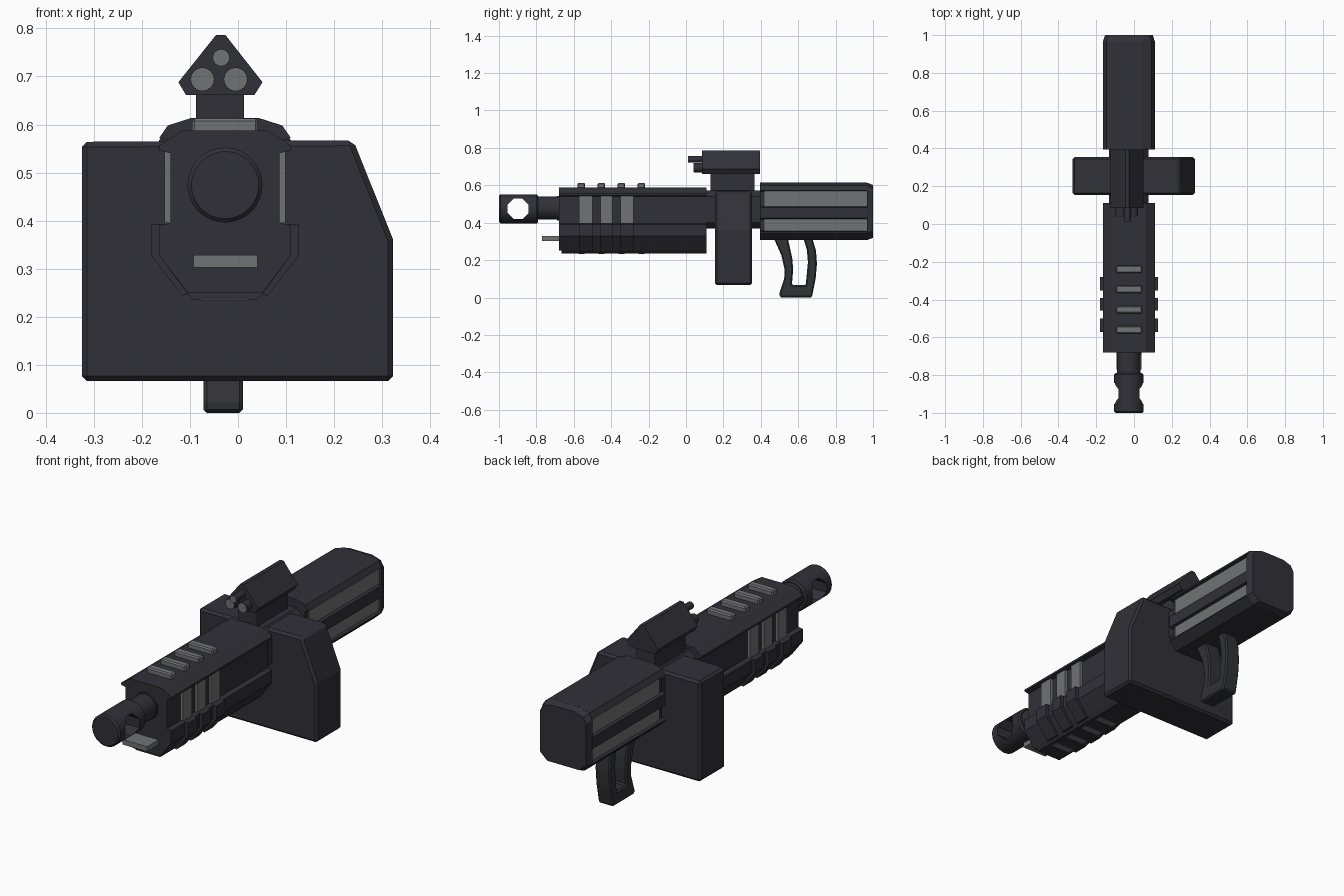
import bpy, bmesh, math
from mathutils import Vector

if "Cube" in bpy.data.objects:
    bpy.data.objects.remove(bpy.data.objects["Cube"])

CX = -0.027   # x of the weapon's long axis


def material(name, rgb):
    m = bpy.data.materials.new(name)
    m.diffuse_color = (*rgb, 1)
    m.use_nodes = True
    m.node_tree.nodes["Principled BSDF"].inputs["Base Color"].default_value = m.diffuse_color
    return m


DARK = material("dark gunmetal", (0.030, 0.030, 0.039))
GRIP = material("charcoal polymer", (0.031, 0.032, 0.036))
GREY = material("mid grey", (0.165, 0.168, 0.175))


def add(name, bm, mat, bevel=0.0, smooth=False):
    bmesh.ops.recalc_face_normals(bm, faces=bm.faces[:])
    me = bpy.data.meshes.new(name)
    bm.to_mesh(me)
    bm.free()
    me.materials.append(mat)
    ob = bpy.data.objects.new(name, me)
    bpy.context.collection.objects.link(ob)
    if smooth:
        bpy.context.view_layer.objects.active = ob
        ob.select_set(True)
        bpy.ops.object.shade_smooth_by_angle(angle=math.radians(30))
        ob.select_set(False)
    if bevel:
        b = ob.modifiers.new("Bevel", 'BEVEL')
        b.width, b.segments = bevel, 1
        b.limit_method, b.angle_limit = 'ANGLE', math.radians(35)
    return ob


def prism(name, pts, axis, a, b, mat, bevel=0.0, end_scale=1.0):
    """Extrude a 2D outline along x (pts are y,z) or y (pts are x,z)."""
    bm = bmesh.new()
    mu = sum(p[0] for p in pts) / len(pts)
    mv = (min(p[1] for p in pts) + max(p[1] for p in pts)) / 2
    rings = []
    for t, s in ((a, 1.0), (b, end_scale)):
        ring = []
        for u, v in pts:
            u, v = mu + (u - mu) * s, mv + (v - mv) * s
            ring.append(bm.verts.new((t, u, v) if axis == 'x' else (u, t, v)))
        rings.append(ring)
        bm.faces.new(ring)
    n = len(pts)
    for i in range(n):
        j = (i + 1) % n
        bm.faces.new((rings[0][i], rings[0][j], rings[1][j], rings[1][i]))
    return add(name, bm, mat, bevel)


def sym(half):
    """Mirror a half outline (offset from axis, z) around the weapon axis."""
    return [(CX + u, z) for u, z in half] + [(CX - u, z) for u, z in reversed(half)]


def box(name, x, y, z, mat, bevel=0.0):
    return prism(name, [(x[0], z[0]), (x[1], z[0]), (x[1], z[1]), (x[0], z[1])],
                 'y', y[0], y[1], mat, bevel)


def cylinder(name, x, z, r, y0, y1, mat, seg=32, bevel=0.0):
    bm = bmesh.new()
    bmesh.ops.create_cone(bm, cap_ends=True, segments=seg, radius1=r, radius2=r, depth=y1 - y0)
    for v in bm.verts:
        v.co = Vector((x + v.co.x, (y0 + y1) / 2 + v.co.z, z + v.co.y))
    return add(name, bm, mat, bevel, smooth=True)


# Barrel and muzzle with a cross hole
cylinder("barrel", CX, 0.478, 0.062, -0.82, -0.66, DARK)
cylinder("barrel_collar", CX, 0.478, 0.066, -0.69, -0.67, DARK)
muzzle = cylinder("muzzle", CX, 0.474, 0.078, -1.0, -0.79, DARK, bevel=0.008)
hole = prism("muzzle_hole_cutter",
             [(-0.898 + 0.06 * math.cos(math.radians(22.5 + 45 * i)),
               0.474 + 0.06 * math.sin(math.radians(22.5 + 45 * i))) for i in range(8)],
             'x', -0.3, 0.3, DARK)
hole.hide_render = True
hole.display_type = 'WIRE'
cut = muzzle.modifiers.new("Cross hole", 'BOOLEAN')
cut.operation, cut.object, cut.solver = 'DIFFERENCE', hole, 'EXACT'

# Handguard: overhanging roof, recessed walls, tapered belly
prism("handguard", sym([(0.088, 0.588), (0.137, 0.556), (0.137, 0.546), (0.113, 0.540),
                        (0.113, 0.395), (0.137, 0.390), (0.137, 0.328), (0.080, 0.250),
                        (0.066, 0.236)]), 'y', -0.665, 0.11, DARK)
prism("handguard_front", sym([(0.088, 0.588), (0.137, 0.556), (0.137, 0.546), (0.113, 0.540),
                              (0.113, 0.395), (0.137, 0.390), (0.137, 0.328), (0.078, 0.250)]),
      'y', -0.68, -0.665, DARK)

# Side plates with ribs below them
for i, (y0, y1) in enumerate([(-0.571, -0.50), (-0.458, -0.392), (-0.351, -0.281)]):
    for side, s in (("left", -1), ("right", 1)):
        prism(f"side_plate_{side}_{i + 1}",
              [(CX + s * u, z) for u, z in ((0.10, 0.395), (0.126, 0.395), (0.126, 0.545), (0.10, 0.545))],
              'y', y0, y1, GREY)
        prism(f"side_rib_{side}_{i + 1}",
              [(CX + s * u, z) for u, z in ((0.11, 0.392), (0.154, 0.392), (0.154, 0.328),
                                           (0.089, 0.244), (0.06, 0.250))],
              'y', y0, y1, DARK)

# Raised bars on the roof, thin ones on the belly
for i in range(4):
    y = -0.56 + 0.107 * i
    box(f"roof_bar_{i + 1}", (CX - 0.069, CX + 0.069), (y - 0.02, y + 0.02), (0.57, 0.613), GREY, 0.006)
    box(f"belly_bar_{i + 1}", (CX - 0.05, CX + 0.05), (y - 0.016, y + 0.016), (0.2335, 0.24), GREY)

# Front bar under the barrel
box("front_bar", (-0.093, 0.041), (-0.77, -0.66), (0.303, 0.328), GREY)

# Receiver core joining handguard, magazine and stock
prism("receiver", sym([(0.07, 0.572), (0.105, 0.54), (0.105, 0.40), (0.07, 0.37)]),
      'y', 0.10, 0.41, DARK)

# Wide box magazine with one sloped shoulder
prism("magazine", [(-0.325, 0.066), (0.323, 0.066), (0.323, 0.36), (0.24, 0.567), (-0.325, 0.564)],
      'y', 0.154, 0.354, DARK, 0.011)

# Sight on its pedestal
box("sight_mount", (-0.087, 0.013), (0.13, 0.367), (0.55, 0.67), DARK)
prism("sight_body", [(-0.046, 0.786), (-0.026, 0.786), (0.051, 0.688), (0.034, 0.661),
                     (-0.108, 0.661), (-0.124, 0.688)], 'y', 0.085, 0.395, DARK)
for name, x, z, r, y in (("left", -0.074, 0.694, 0.025, 0.042),
                         ("right", -0.005, 0.694, 0.025, 0.042),
                         ("top", -0.035, 0.739, 0.018, 0.014)):
    cylinder(f"sight_tube_{name}", x, z, r, y, 0.10, DARK, 16)
    cylinder(f"sight_lens_{name}", x, z, r * 0.96, y - 0.002, y + 0.004, GREY, 16)

# Stock: grooved body, chamfered butt, grey strips in the grooves
top = [(0.069, 0.614), (0.119, 0.598), (0.137, 0.567)]
bottom = [(0.137, 0.345), (0.095, 0.307)]
grooves = [(0.137, 0.572), (0.117, 0.567), (0.117, 0.488), (0.137, 0.482),
           (0.137, 0.424), (0.117, 0.418), (0.117, 0.357), (0.137, 0.352)]
prism("stock", sym(top[:2] + grooves + bottom), 'y', 0.395, 0.968, DARK)
prism("stock_butt", sym(top + bottom), 'y', 0.967, 1.0, DARK, end_scale=0.92)
for side, s in (("left", -1), ("right", 1)):
    for name, z0, z1 in (("upper", 0.486, 0.569), ("lower", 0.355, 0.420)):
        x0, x1 = sorted((CX + s * 0.110, CX + s * 0.123))
        box(f"stock_strip_{side}_{name}", (x0, x1), (0.42, 0.968), (z0, z1), GREY)

# Open-frame grip under the stock
prism("grip", [(0.470, 0.315), (0.510, 0.225), (0.527, 0.15), (0.525, 0.10), (0.499, 0.022),
               (0.503, 0.0), (0.673, 0.0), (0.693, 0.10), (0.700, 0.18), (0.695, 0.25), (0.676, 0.315),
               (0.628, 0.315), (0.646, 0.255), (0.652, 0.19), (0.640, 0.066),
               (0.566, 0.066), (0.573, 0.15), (0.568, 0.21), (0.545, 0.315)],
      'x', -0.072, 0.010, GRIP, 0.007)
